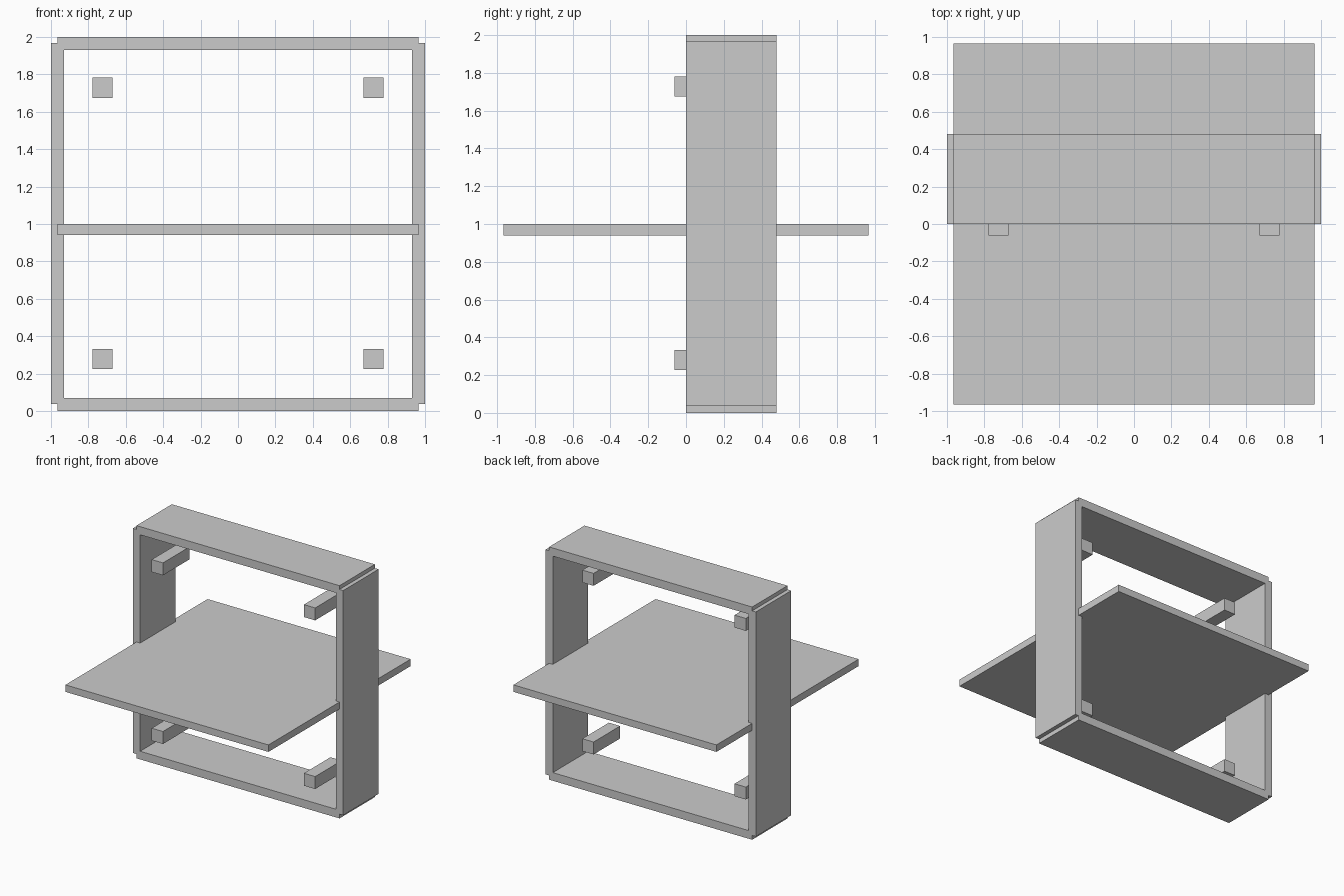
import bpy

if "Cube" in bpy.data.objects:
    bpy.data.objects.remove(bpy.data.objects["Cube"])


def box(name, x, y, z):
    """Add a box spanning the given (min, max) ranges."""
    spans = (x, y, z)
    bpy.ops.mesh.primitive_cube_add(size=1, location=[(a + b) / 2 for a, b in spans])
    ob = bpy.context.object
    ob.name = name
    ob.scale = [b - a for a, b in spans]
    bpy.ops.object.transform_apply(location=False, rotation=False, scale=True)
    return ob


depth = (0, 0.48)

# Frame: top and bottom boards lap halfway into the side boards
box("bottom_board", (-0.965, 0.965), depth, (0, 0.07))
box("top_board", (-0.965, 0.965), depth, (1.93, 2))

# Wide panel passing through the frame at mid height
box("middle_panel", (-0.965, 0.965), (-0.965, 0.965), (0.94, 1.0))

# Side boards and the floating square pegs near each corner
for side, s in (("left", -1), ("right", 1)):
    box(side + "_board", sorted((s * 0.93, s * 1.0)), depth, (0.037, 1.967))
    for level, z0 in (("lower", 0.226), ("upper", 1.675)):
        box(f"{level}_{side}_peg", sorted((s * 0.67, s * 0.777)),
            (-0.062, 0.298), (z0, z0 + 0.107))
